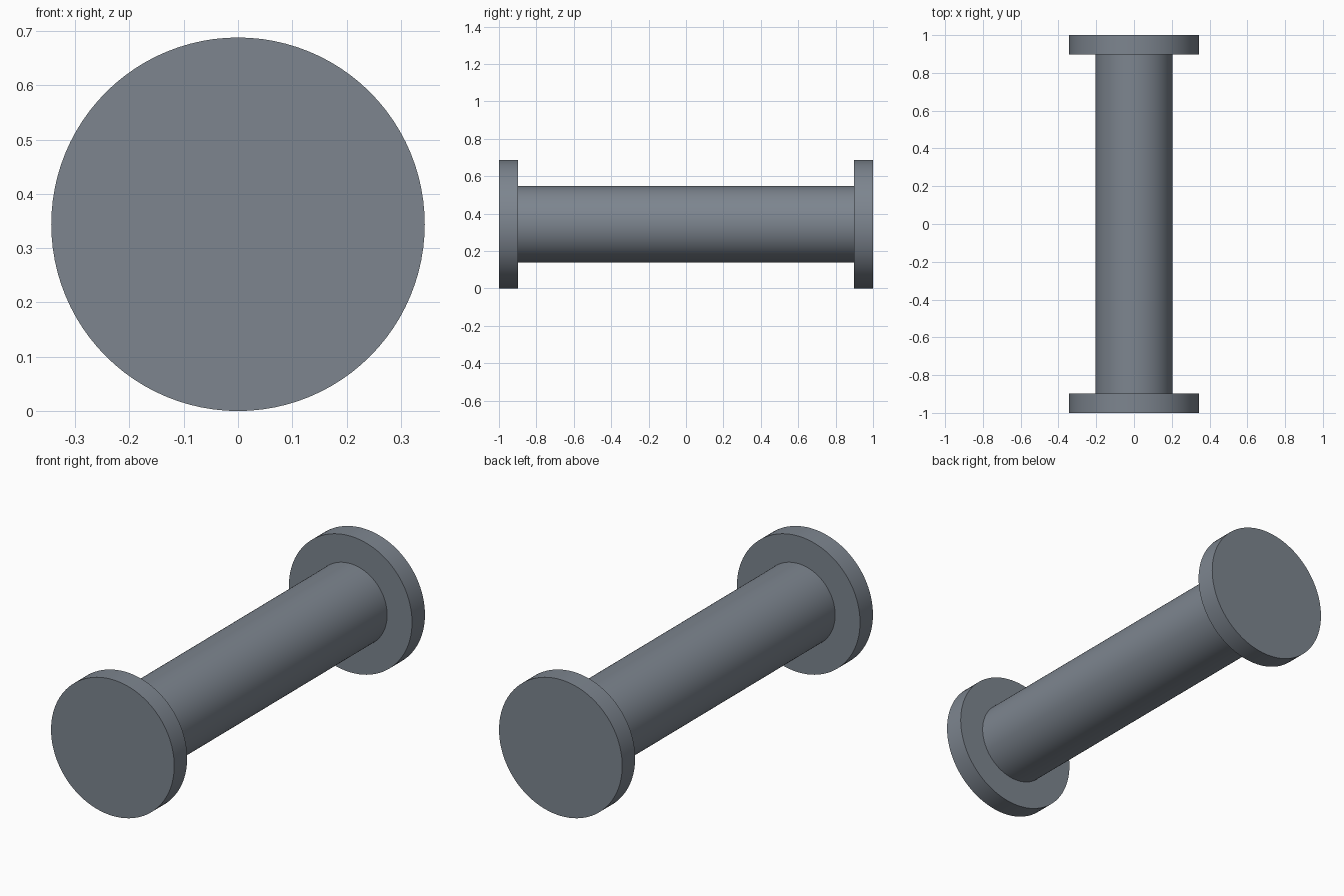
import bpy, bmesh, math
from mathutils import Matrix, Vector

if "Cube" in bpy.data.objects:
    bpy.data.objects.remove(bpy.data.objects["Cube"])

FLANGE_R, SHAFT_R = 0.344, 0.205   # radii
HALF, INNER = 1.0, 0.897           # end face and inner flange face along y
SEGMENTS = 96

steel = bpy.data.materials.new("blue grey steel")
steel.diffuse_color = (0.205, 0.235, 0.275, 1.0)
steel.use_nodes = True
steel.node_tree.nodes["Principled BSDF"].inputs["Base Color"].default_value = steel.diffuse_color

# Spool pin: half profile (radius, y) revolved around the y axis
profile = [(0, -HALF), (FLANGE_R, -HALF), (FLANGE_R, -INNER), (SHAFT_R, -INNER)]
profile += [(r, -y) for r, y in reversed(profile)]

bm = bmesh.new()
verts = [bm.verts.new((r, y, 0)) for r, y in profile]
edges = [bm.edges.new(pair) for pair in zip(verts, verts[1:])]
bmesh.ops.spin(bm, geom=verts + edges, cent=(0, 0, 0), axis=(0, 1, 0),
               angle=2 * math.pi, steps=SEGMENTS, use_duplicate=False)
bmesh.ops.remove_doubles(bm, verts=bm.verts, dist=1e-4)
bmesh.ops.recalc_face_normals(bm, faces=bm.faces)
bmesh.ops.transform(bm, matrix=Matrix.Translation(Vector((0, 0, FLANGE_R))), verts=bm.verts)

mesh = bpy.data.meshes.new("flanged_shaft")
bm.to_mesh(mesh)
bm.free()
mesh.materials.append(steel)
shaft = bpy.data.objects.new("flanged_shaft", mesh)
bpy.context.collection.objects.link(shaft)

# Smooth round walls, crisp rims
bpy.context.view_layer.objects.active = shaft
shaft.select_set(True)
bpy.ops.object.shade_smooth_by_angle(angle=math.radians(30))
